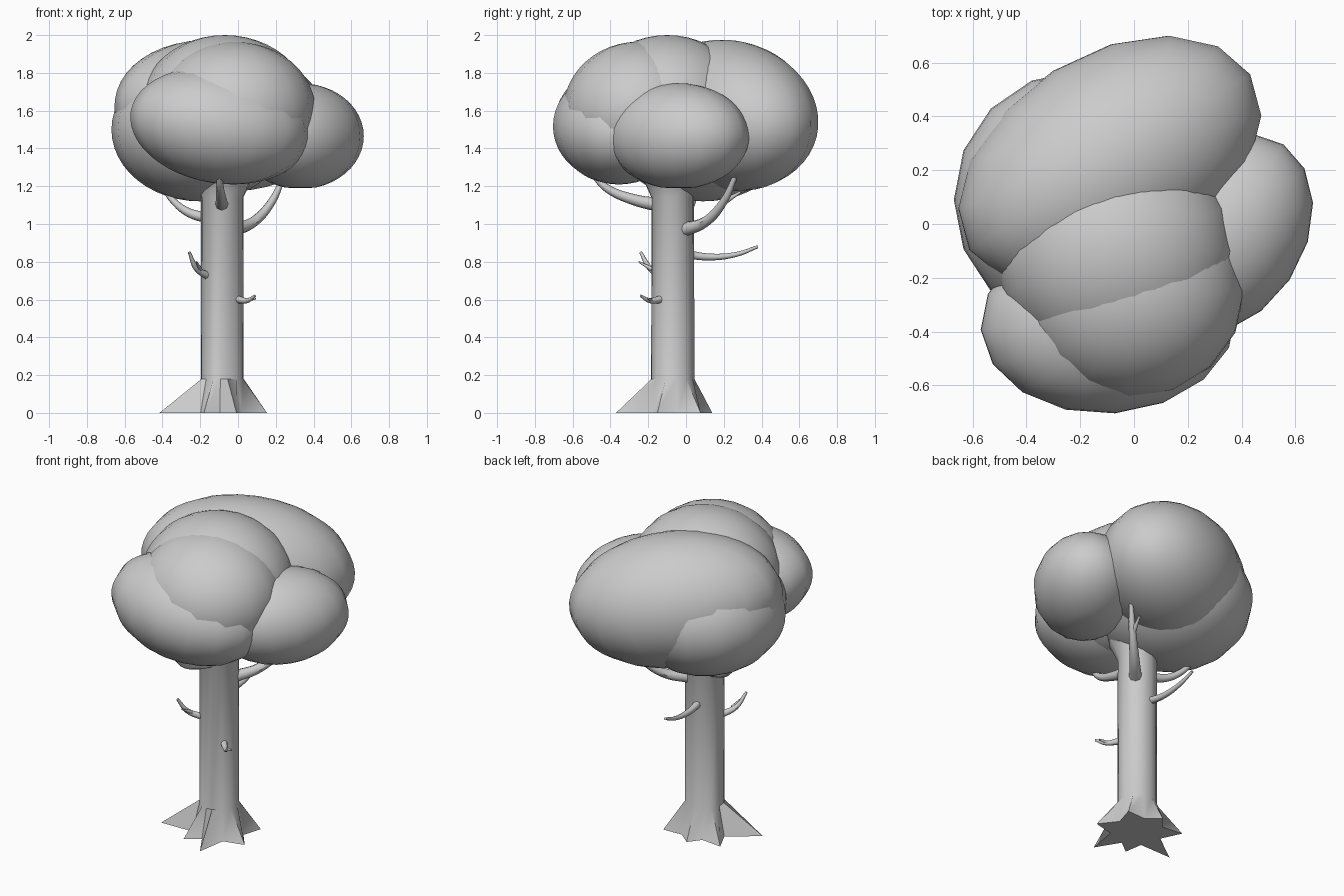
import bpy, bmesh
from math import sin, cos, radians
from mathutils import Matrix, Euler, Vector

if "Cube" in bpy.data.objects:
    bpy.data.objects.remove(bpy.data.objects["Cube"])


def finish(bm, name, angle=40):
    bmesh.ops.recalc_face_normals(bm, faces=bm.faces)
    me = bpy.data.meshes.new(name)
    bm.to_mesh(me)
    bm.free()
    ob = bpy.data.objects.new(name, me)
    bpy.context.collection.objects.link(ob)
    bpy.ops.object.select_all(action='DESELECT')
    ob.select_set(True)
    bpy.context.view_layer.objects.active = ob
    bpy.ops.object.shade_smooth_by_angle(angle=radians(angle))
    return ob


# Foliage clumps: tilted ellipsoids, optionally flattened underneath
def clump(name, centre, radii, rot=(0, 0, 0), floor=None):
    bm = bmesh.new()
    bmesh.ops.create_uvsphere(bm, u_segments=16, v_segments=24, radius=1)
    r = Euler([radians(a) for a in rot]).to_matrix().to_4x4()
    m = Matrix.Translation(centre) @ r @ Matrix.Diagonal((*radii, 1))
    bm.transform(m)
    if floor is not None:
        for v in bm.verts:
            v.co.z = max(v.co.z, floor)
    finish(bm, name)


clump("foliage_front", (-0.095, -0.36, 1.52), (0.48, 0.345, 0.305), (0, 9, 4))
clump("foliage_right", (0.33, -0.04, 1.465), (0.405, 0.30, 0.28), (0, 0, 56), 1.19)
clump("foliage_back", (-0.09, 0.23, 1.575), (0.62, 0.40, 0.395), (0, 8, 32))
clump("foliage_left", (-0.2, 0.09, 1.5), (0.47, 0.48, 0.38))
clump("foliage_top", (-0.07, -0.1, 1.62), (0.45, 0.43, 0.38))
clump("foliage_upper_front", (-0.02, -0.25, 1.6), (0.43, 0.40, 0.365))

# Trunk: seven root ridges (angle, reach) blending into a straight column
roots = [(-76, 0.31), (-19, 0.25), (38, 0.24), (95, 0.21),
         (145, 0.26), (198, 0.35), (246, 0.24)]
star = []
for i, (a, r) in enumerate(roots):
    nxt = roots[(i + 1) % 7][0] + (360 if i == 6 else 0)
    star += [(a, r), ((a + nxt) / 2, 0.155)]
bm = bmesh.new()
loops = []
for z, col in ((0, None), (0.18, 0.115), (1.14, 0.113), (1.22, 0.15), (1.35, 0.22)):
    loops.append([bm.verts.new((-0.083 + (col or r) * cos(radians(a)),
                                -0.07 + (col or r) * sin(radians(a)), z))
                  for a, r in star])
n = len(star)
for lo, hi in zip(loops, loops[1:]):
    for i in range(n):
        j = (i + 1) % n
        bm.faces.new((lo[i], lo[j], hi[j], hi[i]))
bm.faces.new(loops[0][::-1])
bm.faces.new(loops[-1])
finish(bm, "trunk", 45)


# Branches: tapered, curved tubes
def branch(name, pts, radius):
    cu = bpy.data.curves.new(name, 'CURVE')
    cu.dimensions = '3D'
    cu.bevel_depth = radius
    cu.bevel_resolution = 2
    cu.resolution_u = 5
    cu.use_fill_caps = True
    sp = cu.splines.new('BEZIER')
    sp.bezier_points.add(len(pts) - 1)
    for i, (bp, p) in enumerate(zip(sp.bezier_points, pts)):
        bp.co = Vector(p)
        bp.handle_left_type = bp.handle_right_type = 'AUTO'
        bp.radius = 1 - 0.65 * i / (len(pts) - 1)
    ob = bpy.data.objects.new(name, cu)
    bpy.context.collection.objects.link(ob)
    bpy.ops.object.select_all(action='DESELECT')
    ob.select_set(True)
    bpy.context.view_layer.objects.active = ob
    bpy.ops.object.convert(target='MESH')
    bpy.ops.object.shade_smooth_by_angle(angle=radians(45))


branch("branch_back_right", [(-0.02, -0.01, 0.97), (0.08, 0.1, 1.01),
                             (0.18, 0.2, 1.12), (0.24, 0.26, 1.25)], 0.037)
branch("branch_front", [(-0.085, -0.14, 1.1), (-0.088, -0.28, 1.13),
                        (-0.095, -0.42, 1.19), (-0.1, -0.5, 1.27)], 0.037)
branch("branch_left", [(-0.15, -0.03, 1.03), (-0.26, 0.0, 1.06),
                       (-0.35, 0.04, 1.13), (-0.4, 0.05, 1.2)], 0.03)
branch("branch_back", [(-0.1, 0.0, 0.84), (-0.11, 0.13, 0.825),
                       (-0.115, 0.27, 0.84), (-0.12, 0.38, 0.88)], 0.023)
branch("twig_front_left", [(-0.15, -0.12, 0.72), (-0.22, -0.19, 0.765),
                           (-0.258, -0.24, 0.85)], 0.023)
branch("twig_front_right", [(0.0, -0.14, 0.6), (0.05, -0.195, 0.595),
                            (0.09, -0.24, 0.62)], 0.02)
# Small side shoots
branch("shoot_right", [(0.03, -0.18, 0.595), (0.095, -0.2, 0.605)], 0.012)
branch("shoot_left", [(-0.2, -0.18, 0.76), (-0.22, -0.25, 0.8)], 0.012)
branch("shoot_back", [(0.17, 0.19, 1.11), (0.2, 0.29, 1.17)], 0.018)
